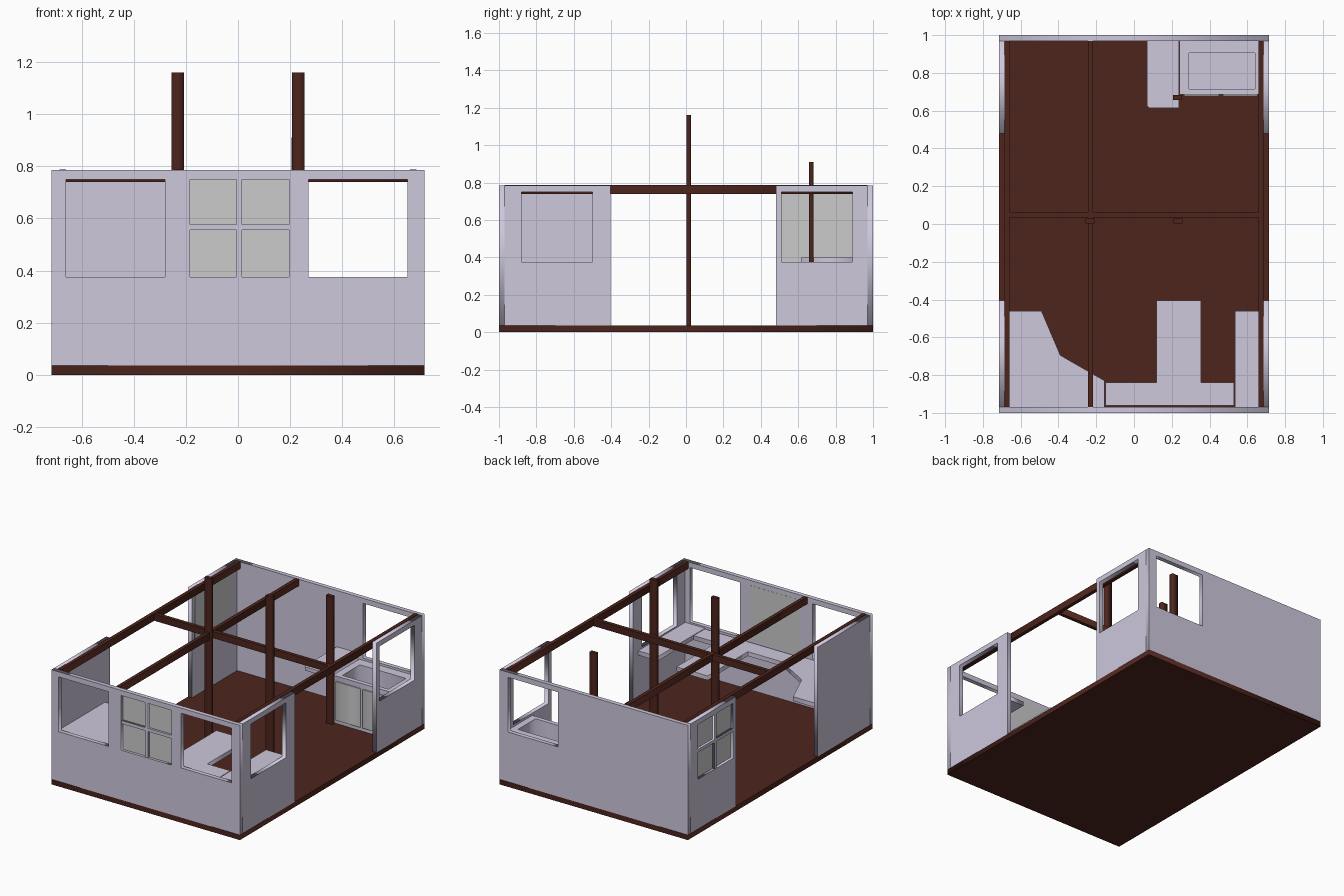
import bpy
from math import pi

if "Cube" in bpy.data.objects:
    bpy.data.objects.remove(bpy.data.objects["Cube"])


def material(name, rgb):
    m = bpy.data.materials.new(name)
    m.diffuse_color = (*rgb, 1)
    m.use_nodes = True
    m.node_tree.nodes["Principled BSDF"].inputs["Base Color"].default_value = m.diffuse_color
    return m


LILAC = material("lilac_plaster", (0.62, 0.58, 0.72))
WOOD = material("dark_wood", (0.075, 0.018, 0.012))


def plate(name, loops, lo, hi, axis="z", mat=LILAC):
    """Extrude a flat outline (first loop) with holes (other loops) from lo to hi along axis."""
    cu = bpy.data.curves.new(name + "_profile", "CURVE")
    cu.dimensions = "2D"
    cu.fill_mode = "BOTH"
    cu.extrude = (hi - lo) / 2
    for pts in loops:
        s = cu.splines.new("POLY")
        s.points.add(len(pts) - 1)
        for p, (u, v) in zip(s.points, pts):
            p.co = (u, v, 0, 1)
        s.use_cyclic_u = True
    tmp = bpy.data.objects.new(name + "_tmp", cu)
    bpy.context.collection.objects.link(tmp)
    bpy.context.view_layer.update()
    me = bpy.data.meshes.new_from_object(
        tmp.evaluated_get(bpy.context.evaluated_depsgraph_get()))
    bpy.data.objects.remove(tmp)
    ob = bpy.data.objects.new(name, me)
    bpy.context.collection.objects.link(ob)
    mid = (lo + hi) / 2
    if axis == "z":
        ob.location.z = mid
    elif axis == "y":
        ob.rotation_euler = (pi / 2, 0, 0)
        ob.location.y = mid
    else:
        ob.rotation_euler = (pi / 2, 0, pi / 2)
        ob.location.x = mid
    me.materials.clear()
    if mat:
        me.materials.append(mat)
    return ob


def rect(u0, u1, v0, v1):
    return [(u0, v0), (u1, v0), (u1, v1), (u0, v1)]


def box(name, x0, x1, y0, y1, z0, z1, mat=LILAC):
    return plate(name, [rect(x0, x1, y0, y1)], z0, z1, "z", mat)


W, L, T = 0.715, 1.0, 0.03          # half width, half length, wall thickness
F, TOP = 0.035, 0.785               # floor top, wall top
SILL, HEAD = 0.375, 0.75            # window heights
IX, IY = W - T, L - T               # inner faces

# floor
box("floor", -W, W, -L, L, 0, F, WOOD)

# front and back walls
plate("front_wall", [rect(-W, W, F, TOP)] +
      [rect(a, a + 0.38, SILL, HEAD) for a in (-0.66, -0.185, 0.27)], -L, -IY, "y")
plate("back_wall", [rect(-W, W, F, TOP), rect(0.27, 0.65, SILL, HEAD)], IY, L, "y")

# side walls, leaving a wide doorway in the middle
front_win, back_win = rect(-0.88, -0.5, SILL, HEAD), rect(0.51, 0.89, SILL, HEAD)
for name, holes, span, x in (
        ("right_front_wall", [front_win], (-IY, -0.405), IX),
        ("right_back_wall", [back_win], (0.48, IY), IX),
        ("left_front_wall", [], (-IY, -0.405), -W),
        ("left_back_wall", [back_win], (0.48, IY), -W)):
    plate(name, [rect(*span, F, TOP)] + holes, x, x + T, "x")


# glazed windows: glass flush with the inside, cross bars outside
def glazing(name, u0, u1, axis, outer):
    um, zm = (u0 + u1) / 2, (SILL + HEAD) / 2 + 0.004
    plate(name + "_glass", [rect(u0, u1, SILL, HEAD)],
          outer + 0.018, outer + T + 0.001, axis, None)
    b = 0.011
    cross = [(um - b, SILL), (um + b, SILL), (um + b, zm - b), (u1, zm - b),
             (u1, zm + b), (um + b, zm + b), (um + b, HEAD), (um - b, HEAD),
             (um - b, zm + b), (u0, zm + b), (u0, zm - b), (um - b, zm - b)]
    plate(name + "_bars", [cross], outer + 0.003, outer + 0.018, axis)


glazing("front_window", -0.185, 0.195, "y", -L)
glazing("left_window", 0.51, 0.89, "x", -W)

# ceiling beams
B0, B1 = 0.74, 0.788
for name, x in (("left_beam", -0.6725), ("centre_beam", -0.23), ("right_beam", 0.6725)):
    box(name, x - 0.0125, x + 0.0125, -IY, IY, B0, B1, WOOD)
box("cross_beam", -0.66, 0.66, 0.035, 0.06, B0, B1 - 0.002, WOOD)

# posts
for name, x, y, h in (("left_post", -0.232, 0.015, 1.16),
                      ("right_post", 0.232, 0.015, 1.16),
                      ("bar_post", 0.23, 0.67, 0.91)):
    box(name, x - 0.024, x + 0.024, y - 0.013, y + 0.013, F, h, WOOD)

# front worktops
C0, C1 = 0.335, 0.365
plate("corner_worktop", [[(-IX, -IY), (-0.155, -IY), (-0.155, -0.83), (-0.39, -0.695),
                          (-0.49, -0.46), (-IX, -0.46)]], C0, C1)
box("front_worktop", -0.15, 0.53, -0.96, -0.84, C0, C1)
box("peninsula_table", 0.12, 0.355, -0.84, -0.405, C0, C1)
box("right_worktop", 0.535, IX, -IY, -0.46, C0, C1)

# bar table in the back corner
plate("bar_table", [[(0.07, IY), (0.07, 0.625), (0.08, 0.615), (0.238, 0.615),
                     (0.238, IY)]], 0.375, 0.40)

# sink cabinet with basin and two doors
box("sink_cabinet", 0.24, IX, 0.685, IY, F, 0.25)
plate("sink_top", [rect(0.24, IX, 0.685, IY), rect(0.29, 0.64, 0.715, 0.905)], 0.25, 0.36)
for name, x in (("left_cabinet_door", 0.265), ("right_cabinet_door", 0.47)):
    box(name, x, x + 0.185, 0.678, 0.686, 0.06, 0.325, None)
